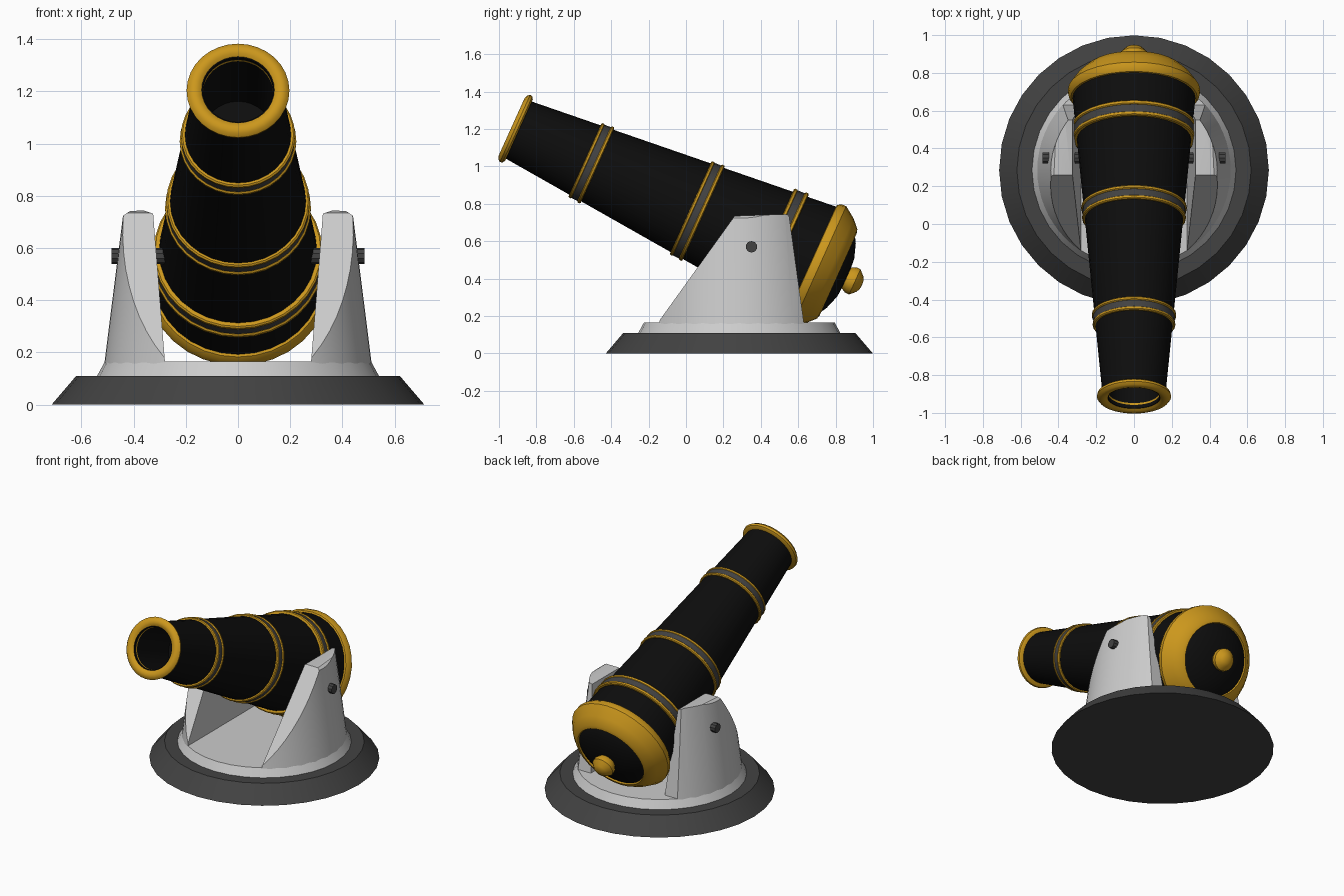
import bpy, bmesh
from math import sin, cos, pi, radians
from mathutils import Matrix, Vector

if "Cube" in bpy.data.objects:
    bpy.data.objects.remove(bpy.data.objects["Cube"])

SEG = 32
CY = 0.285                       # y of the base centre
TILT = radians(24.3)             # barrel elevation
BARREL = Matrix.Translation((0, -0.925, 1.208)) @ Matrix.Rotation(-(pi / 2 + TILT), 4, 'X')
BASE = Matrix.Translation((0, CY, 0))


def material(name, rgb):
    m = bpy.data.materials.new(name)
    m.diffuse_color = (*rgb, 1)
    m.use_nodes = True
    m.node_tree.nodes["Principled BSDF"].inputs["Base Color"].default_value = m.diffuse_color
    return m


BLACK = material("black_iron", (0.004, 0.004, 0.004))
GOLD = material("gold", (0.6, 0.31, 0.012))
DARK = material("dark_grey", (0.055, 0.055, 0.055))
LIGHT = material("light_grey", (0.72, 0.72, 0.72))


def finish(name, bm, mat, mirror=False):
    bmesh.ops.remove_doubles(bm, verts=bm.verts, dist=1e-5)
    bmesh.ops.recalc_face_normals(bm, faces=bm.faces)
    me = bpy.data.meshes.new(name)
    bm.to_mesh(me)
    bm.free()
    me.materials.append(mat)
    ob = bpy.data.objects.new(name, me)
    bpy.context.collection.objects.link(ob)
    bpy.ops.object.select_all(action='DESELECT')
    ob.select_set(True)
    bpy.context.view_layer.objects.active = ob
    bpy.ops.object.shade_smooth_by_angle(angle=radians(35))
    if mirror:
        ob.modifiers.new("mirror", 'MIRROR')
    return ob


def lathe(name, profile, mat, matrix, closed=False, seg=SEG, mirror=False):
    """Spin (height, radius) points around local z."""
    bm = bmesh.new()
    rings = []
    for h, r in profile:
        rings.append([bm.verts.new(matrix @ Vector((r * cos(2 * pi * i / seg), r * sin(2 * pi * i / seg), h)))
                      for i in range(seg)] if r > 0 else [bm.verts.new(matrix @ Vector((0, 0, h)))])
    pairs = list(zip(rings, rings[1:]))
    if closed:
        pairs.append((rings[-1], rings[0]))
    for a, b in pairs:
        for i in range(seg):
            j = (i + 1) % seg
            if len(a) == 1:
                bm.faces.new((a[0], b[i], b[j]))
            elif len(b) == 1:
                bm.faces.new((a[i], a[j], b[0]))
            else:
                bm.faces.new((a[i], a[j], b[j], b[i]))
    return finish(name, bm, mat, mirror)


# Base plate and turntable
lathe("base_plate", [(0, 0), (0, 0.714), (0.11, 0.62), (0.11, 0)], DARK, BASE)
lathe("turntable", [(0.105, 0), (0.11, 0.54), (0.165, 0.51), (0.165, 0)], LIGHT, BASE)

# Side cheeks: a cone cut down by flat planes, then mirrored
bm = bmesh.new()
bmesh.ops.create_cone(bm, cap_ends=True, segments=64, radius1=0.518, radius2=0.438, depth=0.635,
                      matrix=Matrix.Translation((0, CY, 0.11 + 0.635 / 2)))
cuts = [((0.28, 0, 0.165), (-0.565, 0, 0.045)),       # inner wall
        ((0, -0.15, 0.165), (0, -0.57, 0.41)),        # front slope
        ((0, 0.63, 0.165), (0, 0.58, 0.08)),          # back edge
        ((0, 0.26, 0.735), (0, -0.01, 0.29)),         # top
        ((0.41, 0, 0.745), (0.025, 0, 0.035)),        # outer top chamfer
        ((0.365, 0, 0.745), (-0.015, 0, 0.045))]      # inner top chamfer
for co, no in cuts:
    geom = bm.verts[:] + bm.edges[:] + bm.faces[:]
    bmesh.ops.bisect_plane(bm, geom=geom, plane_co=co, plane_no=no, clear_outer=True)
    rim = [e for e in bm.edges if e.is_boundary]
    if rim:
        bmesh.ops.edgeloop_fill(bm, edges=rim)
finish("side_cheek", bm, LIGHT, mirror=True)

# Trunnion pins
pin = Matrix.Translation((0, 0.35, 0.57)) @ Matrix.Rotation(pi / 2, 4, 'Y')
lathe("trunnion_pin", [(0.27, 0), (0.27, 0.031), (0.485, 0.031), (0.485, 0)], DARK, pin, seg=10, mirror=True)


# Barrel with open bore and domed breech
def barrel_radius(s):
    return 0.165 + 0.0915 * s


lathe("barrel", [(0.4, 0), (0.4, 0.13), (0.005, 0.135), (0.005, 0.165), (1.78, barrel_radius(1.78)),
                 (1.89, 0.25), (1.925, 0.19), (1.952, 0.11), (1.96, 0)], BLACK, BARREL)

# Muzzle ring, rounded
lathe("muzzle_ring", [(0.035, 0.134), (0.008, 0.136), (-0.004, 0.15), (-0.008, 0.168), (-0.002, 0.186),
                      (0.012, 0.197), (0.026, 0.194), (0.035, 0.18)], GOLD, BARREL, closed=True)

# Reinforcing bands: grey hoop between two gold rims
for n, (s, r, w) in enumerate([(0.459, 0.221, 0.037), (1.08, 0.277, 0.038), (1.547, 0.326, 0.042)], 1):
    inner = barrel_radius(s) - 0.015
    lathe(f"band_hoop_{n}", [(s - w * 0.6, inner), (s - w * 0.6, r - 0.006), (s + w * 0.6, r - 0.004),
                             (s + w * 0.6, inner)], DARK, BARREL, closed=True)
    for side, a, b in (("front", s - w, s - w * 0.45), ("back", s + w * 0.45, s + w)):
        k = 0.09 * (a + b - 2 * s) / 2
        lathe(f"band_rim_{side}_{n}", [(a, inner), (a, r + k - 0.006), (a + 0.005, r + k), (b - 0.005, r + k),
                                       (b, r + k - 0.006), (b, inner)], GOLD, BARREL, closed=True)

# Breech ring and knob
lathe("breech_ring", [(1.745, 0.31), (1.75, 0.335), (1.77, 0.348), (1.797, 0.35), (1.86, 0.306),
                      (1.902, 0.262), (1.908, 0.24), (1.88, 0.225)], GOLD, BARREL, closed=True)
lathe("breech_knob", [(1.93, 0), (1.93, 0.042), (1.948, 0.056), (1.98, 0.074), (2.005, 0.074),
                      (2.035, 0.045), (2.045, 0.025), (2.048, 0)], GOLD, BARREL, seg=16)
